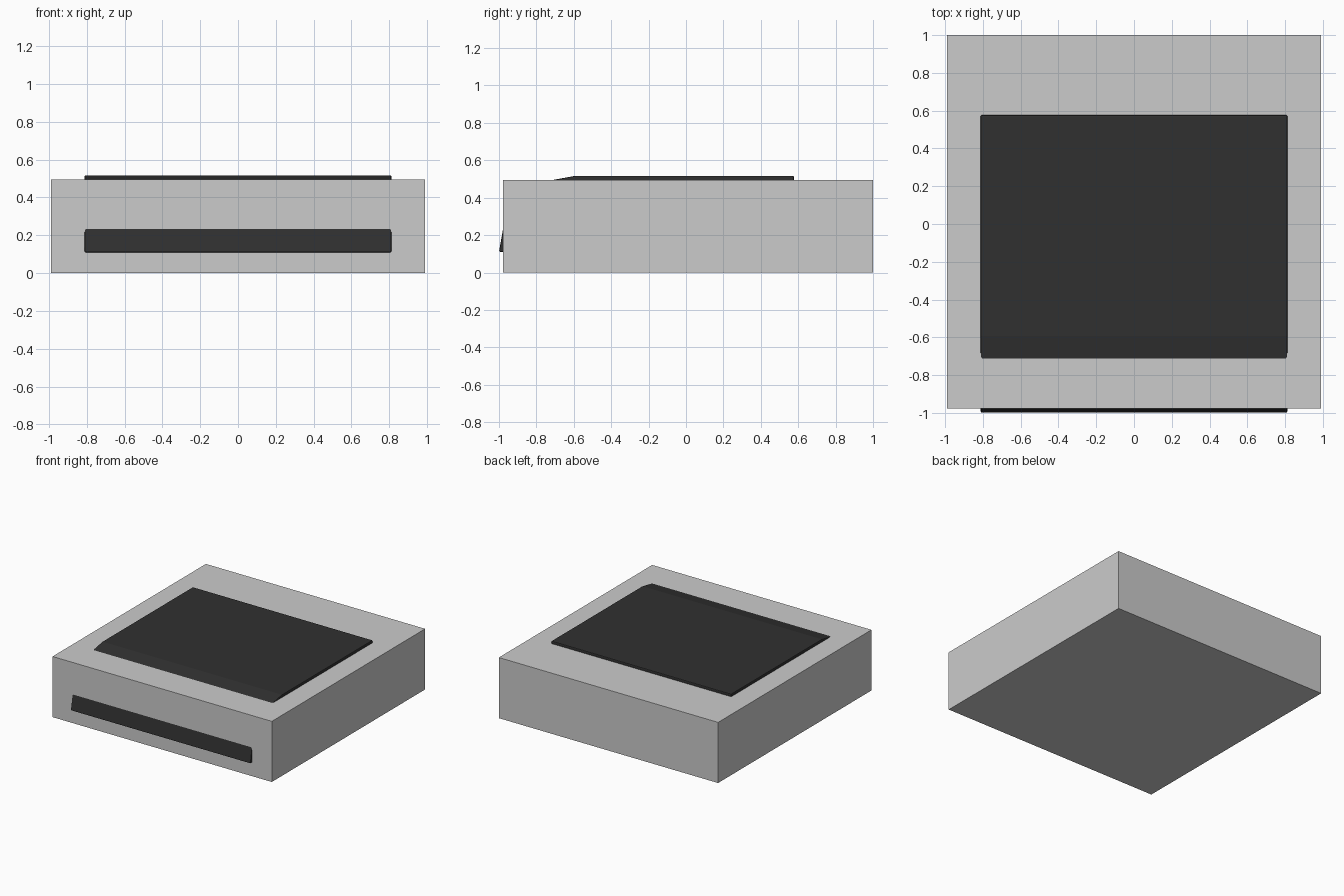
import bpy, bmesh

if "Cube" in bpy.data.objects:
    bpy.data.objects.remove(bpy.data.objects["Cube"])

dark = bpy.data.materials.new("dark_panel")
dark.diffuse_color = (0.03, 0.03, 0.03, 1)
dark.use_nodes = True
dark.node_tree.nodes["Principled BSDF"].inputs["Base Color"].default_value = dark.diffuse_color


def extrude_profile(name, profile, half_width, bevel=0.0, material=None):
    """Extrude a (y, z) profile symmetrically along x."""
    bm = bmesh.new()
    face = bm.faces.new([bm.verts.new((-half_width, y, z)) for y, z in profile])
    ext = bmesh.ops.extrude_face_region(bm, geom=[face])
    verts = [g for g in ext["geom"] if isinstance(g, bmesh.types.BMVert)]
    bmesh.ops.translate(bm, verts=verts, vec=(2 * half_width, 0, 0))
    bmesh.ops.recalc_face_normals(bm, faces=bm.faces[:])
    mesh = bpy.data.meshes.new(name)
    bm.to_mesh(mesh)
    bm.free()
    obj = bpy.data.objects.new(name, mesh)
    bpy.context.collection.objects.link(obj)
    if material:
        mesh.materials.append(material)
    if bevel:
        mod = obj.modifiers.new("edge_softening", "BEVEL")
        mod.width = bevel
        mod.segments = 2
        mod.limit_method = "ANGLE"
        mod.angle_limit = 0.6
    return obj


# Main block
extrude_profile("body", [(-0.978, 0), (1, 0), (1, 0.495), (-0.978, 0.495)], 0.99)

# Raised top pad with a ramped front edge that sinks into the block
extrude_profile("top_panel",
                [(-0.745, 0.489), (-0.592, 0.517), (0.577, 0.517),
                 (0.577, 0.475), (-0.745, 0.475)],
                0.812, 0.008, dark)

# Wedge strip on the front, thickest along its lower edge
extrude_profile("front_strip",
                [(-1.0, 0.11), (-0.976, 0.245), (-0.955, 0.245), (-0.955, 0.11)],
                0.812, 0.007, dark)
